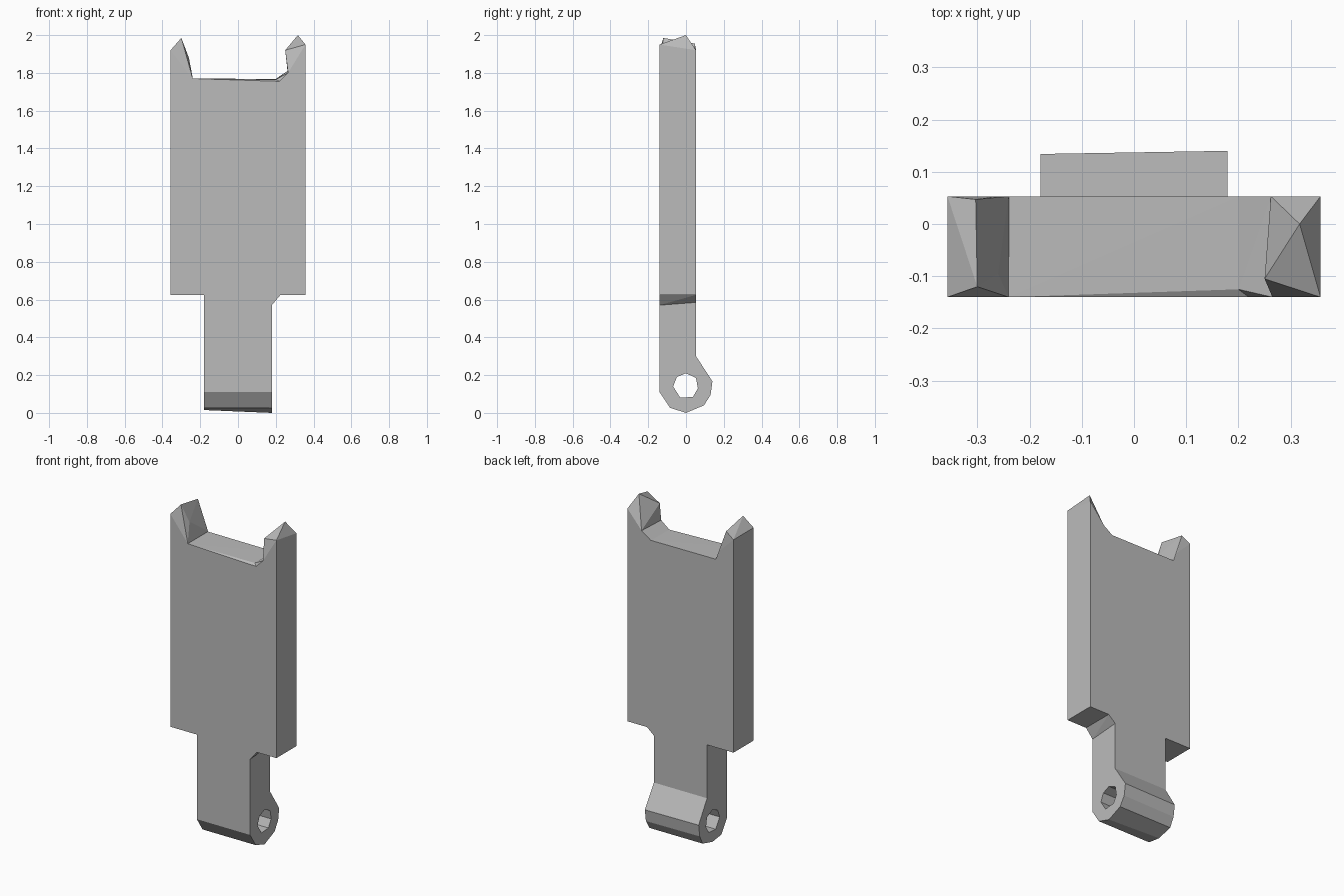
import bpy
import bmesh

cube = bpy.data.objects.get("Cube")
if cube:
    bpy.data.objects.remove(cube)

grey = bpy.data.materials.new("plain grey")
grey.use_nodes = True
GREY = (0.5, 0.5, 0.5, 1)
grey.diffuse_color = GREY
grey.node_tree.nodes["Principled BSDF"].inputs["Base Color"].default_value = GREY

FRONT, BACK = -0.14, 0.053   # faces of the flat plate
SIDE, STEM = 0.357, 0.179    # half widths
BASE = 1.755                 # where the broken top edge begins


def finish(name, bm):
    bmesh.ops.recalc_face_normals(bm, faces=bm.faces)
    mesh = bpy.data.meshes.new(name)
    bm.to_mesh(mesh)
    bm.free()
    mesh.materials.append(grey)
    obj = bpy.data.objects.new(name, mesh)
    bpy.context.collection.objects.link(obj)
    return obj


def hull(name, points):
    """Faceted solid wrapped around a few corner points."""
    bm = bmesh.new()
    verts = [bm.verts.new(p) for p in points]
    result = bmesh.ops.convex_hull(bm, input=verts)
    loose = [v for v in result["geom_interior"] if isinstance(v, bmesh.types.BMVert)]
    bmesh.ops.delete(bm, geom=loose, context="VERTS")
    bmesh.ops.dissolve_limit(bm, angle_limit=0.005, verts=bm.verts, edges=bm.edges)
    return finish(name, bm)


def rect(x0, x1, z):
    return [(x, y, z) for x in (x0, x1) for y in (FRONT, BACK)]


# Main plate and its slightly uneven upper edge
hull("main_plate", rect(-SIDE, SIDE, 0.625) + rect(-SIDE, SIDE, BASE))
hull("plate_top_edge", rect(-0.24, 0.2, BASE) + [
    (-0.24, FRONT, 1.77), (-0.24, BACK, 1.77),
    (0.2, BACK, 1.768), (0.2, -0.125, 1.765), (0.22, FRONT, BASE)])

# Right prong: a bevelled spike with its ridge running front to back
hull("right_prong", rect(-SIDE, -0.238, BASE) + rect(-SIDE, -SIDE, 1.92) + [
    (-0.24, FRONT, 1.77), (-0.26, -0.095, 1.88), (-0.3, -0.12, 1.985),
    (-0.24, BACK, 1.775), (-0.265, BACK, 1.83), (-0.303, 0.047, 1.955)])

# Left prong: sloping foot, then a pointed spike
shoulder = [(0.262, BACK, 1.81), (0.265, FRONT, 1.8)]
hull("left_prong_foot", rect(0.22, SIDE, BASE) + rect(SIDE, SIDE, 1.8) + shoulder + [
    (0.2, BACK, BASE), (0.2, BACK, 1.768), (0.2, -0.125, 1.765)])
hull("left_prong_tip", rect(SIDE, SIDE, 1.8) + shoulder + [
    (0.25, -0.105, 1.92), (0.317, 0.0, 2.0),
    (SIDE, FRONT, 1.95), (SIDE, BACK, 1.92)])

# Chamfer between stem and plate, on the left only
hull("stem_chamfer", rect(STEM, 0.225, 0.625) + [
    (STEM, FRONT, 0.57), (STEM, BACK, 0.585)])

# Stem ending in a pierced knuckle, as a side profile extruded across
outline = [(FRONT, 0.625), (FRONT, 0.11), (-0.085, 0.027), (0.0, 0.0), (0.095, 0.04),
           (0.13, 0.095), (0.14, 0.167), (BACK, 0.3), (BACK, 0.625)]
hole = [(0.0, 0.21), (0.053, 0.185), (0.063, 0.13), (0.037, 0.085),
        (-0.03, 0.08), (-0.068, 0.14), (-0.048, 0.19)]
bm = bmesh.new()
edges = []
for loop in (outline, hole):
    ring = [bm.verts.new((STEM, y, z)) for y, z in loop]
    edges += [bm.edges.new((a, b)) for a, b in zip(ring, ring[1:] + ring[:1])]
bmesh.ops.triangle_fill(bm, use_beauty=True, edges=edges, normal=(1, 0, 0))
ext = bmesh.ops.extrude_face_region(bm, geom=bm.faces[:], use_keep_orig=True)
for v in ext["geom"]:
    if isinstance(v, bmesh.types.BMVert):
        v.co.x = -STEM
        # the far end of the knuckle is a touch smaller
        if v.co.z < 0.05:
            v.co.z = max(v.co.z, 0.015)
        if v.co.y > 0.12:
            v.co.y -= 0.006
bmesh.ops.dissolve_limit(bm, angle_limit=0.005, verts=bm.verts, edges=bm.edges)
finish("stem_and_knuckle", bm)
